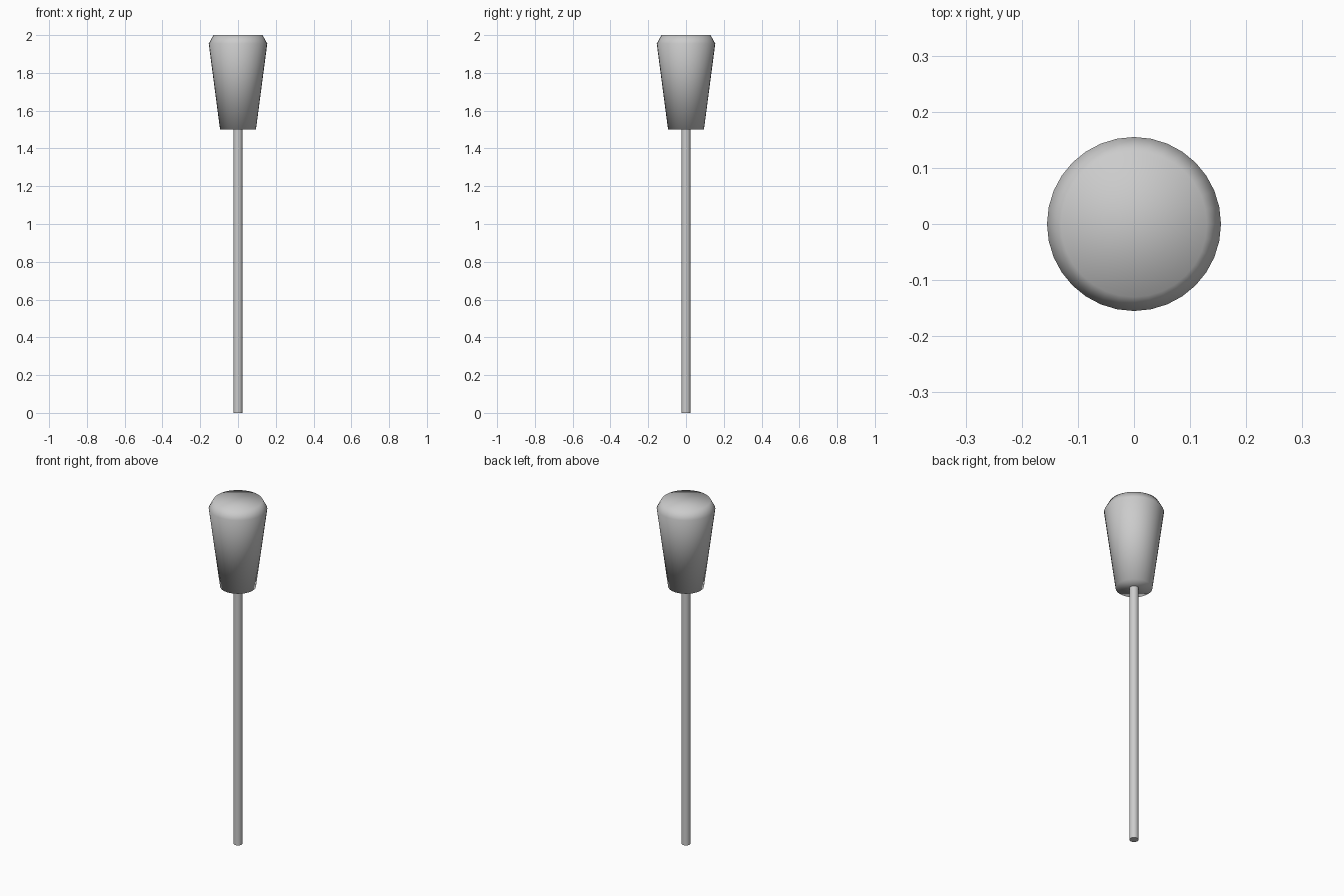
import bpy, bmesh, math

if "Cube" in bpy.data.objects:
    bpy.data.objects.remove(bpy.data.objects["Cube"])


def lathe(name, profile, sides):
    """Closed solid of revolution from (radius, z) points, bottom to top."""
    bm = bmesh.new()
    rings = []
    for r, z in profile:
        rings.append([bm.verts.new((r * math.cos(2 * math.pi * i / sides),
                                    r * math.sin(2 * math.pi * i / sides), z))
                      for i in range(sides)])
    for low, high in zip(rings, rings[1:]):
        for i in range(sides):
            j = (i + 1) % sides
            bm.faces.new((low[i], low[j], high[j], high[i]))
    bm.faces.new(rings[0][::-1])
    bm.faces.new(rings[-1])
    for f in bm.faces:
        f.smooth = True
    mesh = bpy.data.meshes.new(name)
    bm.to_mesh(mesh)
    bm.free()
    obj = bpy.data.objects.new(name, mesh)
    bpy.context.collection.objects.link(obj)
    return obj


# Tapered head with chamfered top, fully smooth-shaded
head = lathe("head", [(0.095, 1.5), (0.155, 1.955), (0.13, 2.0)], 32)

# Thin round shaft with crisp end caps
shaft = lathe("shaft", [(0.024, 0.0), (0.024, 1.5)], 32)
bpy.context.view_layer.objects.active = shaft
shaft.select_set(True)
bpy.ops.object.shade_smooth_by_angle(angle=math.radians(40))
